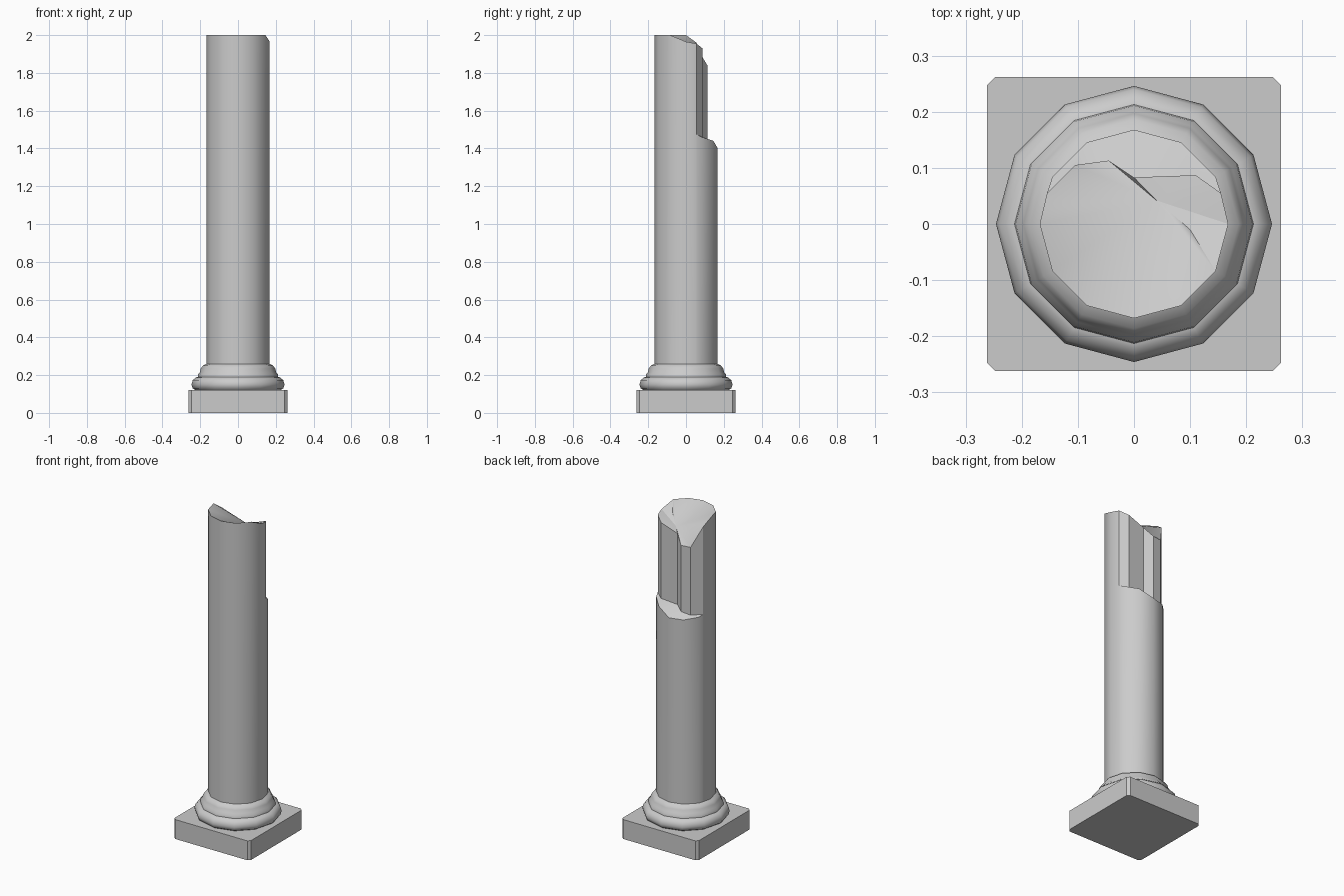
import bpy, bmesh, math
from mathutils import Vector

cube = bpy.data.objects.get("Cube")
if cube:
    bpy.data.objects.remove(cube, do_unlink=True)

SIDES, RADIUS, FOOT = 12, 0.168, 0.24

stone = bpy.data.materials.new("grey_stone")
stone.use_nodes = True
stone.diffuse_color = (0.6, 0.6, 0.6, 1)
stone.node_tree.nodes["Principled BSDF"].inputs["Base Color"].default_value = (0.6, 0.6, 0.6, 1)


def finish(bm, name, smooth=None):
    """Turn a bmesh into a named stone object."""
    bmesh.ops.recalc_face_normals(bm, faces=bm.faces)
    mesh = bpy.data.meshes.new(name)
    bm.to_mesh(mesh)
    bm.free()
    mesh.materials.append(stone)
    obj = bpy.data.objects.new(name, mesh)
    bpy.context.collection.objects.link(obj)
    if smooth:
        bpy.ops.object.select_all(action='DESELECT')
        obj.select_set(True)
        bpy.context.view_layer.objects.active = obj
        bpy.ops.object.shade_smooth_by_angle(angle=math.radians(smooth))
    return obj


def rim(step, z):
    """Corner of the twelve-sided shaft, counted from +x."""
    a = math.tau * step / SIDES
    return Vector((RADIUS * math.cos(a), RADIUS * math.sin(a), z))


# Square plinth with chamfered upright corners
bm = bmesh.new()
bmesh.ops.create_cube(bm, size=1)
for v in bm.verts:
    v.co = Vector((v.co.x * 0.524, v.co.y * 0.524, (v.co.z + 0.5) * 0.12))
upright = [e for e in bm.edges if abs(e.verts[0].co.z - e.verts[1].co.z) > 0.1]
bmesh.ops.bevel(bm, geom=upright, offset=0.015, segments=1, affect='EDGES')
finish(bm, "plinth")

# Turned base moulding: lower roll, fillet, upper roll
profile = [(0.222, 0.118), (0.24, 0.13), (0.246, 0.15), (0.24, 0.173), (0.222, 0.188),
           (0.213, 0.19), (0.211, 0.205), (0.202, 0.215), (0.197, 0.235), (0.186, 0.25),
           (0.166, 0.26)]
bm = bmesh.new()
verts = [bm.verts.new((r, 0, z)) for r, z in profile]
edges = [bm.edges.new(pair) for pair in zip(verts, verts[1:])]
bmesh.ops.spin(bm, geom=verts + edges, cent=(0, 0, 0), axis=(0, 0, 1),
               angle=math.tau, steps=SIDES, use_merge=True)
bmesh.ops.remove_doubles(bm, verts=bm.verts, dist=0.0005)
finish(bm, "base_moulding", 40)

# Broken shaft: tall front part, low back part, fracture wall between them
# fracture line from +x to -x: x, y, ledge height, top height
fracture = [(0.155, 0.055, 1.475, 1.955), (0.11, 0.087, 1.46, 1.93), (0, 0.083, 1.45, 1.89),
            (-0.045, 0.113, 1.43, 1.84), (-0.105, 0.105, 1.42, 1.84), (-0.155, 0.055, 1.42, 1.96)]
ledge_heights = [1.46, 1.44, 1.40, 1.40, 1.41]

bm = bmesh.new()
ledge_line = [bm.verts.new((x, y, low)) for x, y, low, top in fracture]
top_line = [bm.verts.new((x, y, top)) for x, y, low, top in fracture]
back_rim = [bm.verts.new(rim(i + 1, z)) for i, z in enumerate(ledge_heights)]
front_rim = [bm.verts.new(rim(i, 1.965 if i == 12 else 2)) for i in range(6, 13)]


def drop(ring):
    """Straight shaft sides from a rim down to the foot."""
    feet = []
    for v in ring:
        feet.append(bm.verts.new((v.co.x, v.co.y, FOOT)))
    for i in range(len(ring) - 1):
        bm.faces.new((ring[i], ring[i + 1], feet[i + 1], feet[i]))


drop([ledge_line[0]] + back_rim + [ledge_line[-1]])
drop([top_line[-1]] + front_rim + [top_line[0]])

# fracture wall
for i in range(len(fracture) - 1):
    bm.faces.new((ledge_line[i], ledge_line[i + 1], top_line[i + 1], top_line[i]))

# ledge
ledge = bm.faces.new(ledge_line + back_rim[::-1])
bmesh.ops.triangulate(bm, faces=[ledge])

# jagged top fanned around a sunken point
loop = top_line + front_rim
hollow = bm.verts.new((0.04, 0.042, 1.91))
fan = [bm.faces.new((hollow, a, b)) for a, b in zip(loop, loop[1:] + loop[:1])]
chip = bmesh.ops.poke(bm, faces=[fan[-2]])["verts"][0]
chip.co = (0.1, -0.01, 1.962)

bmesh.ops.remove_doubles(bm, verts=bm.verts, dist=0.0005)
finish(bm, "broken_shaft", 32)
